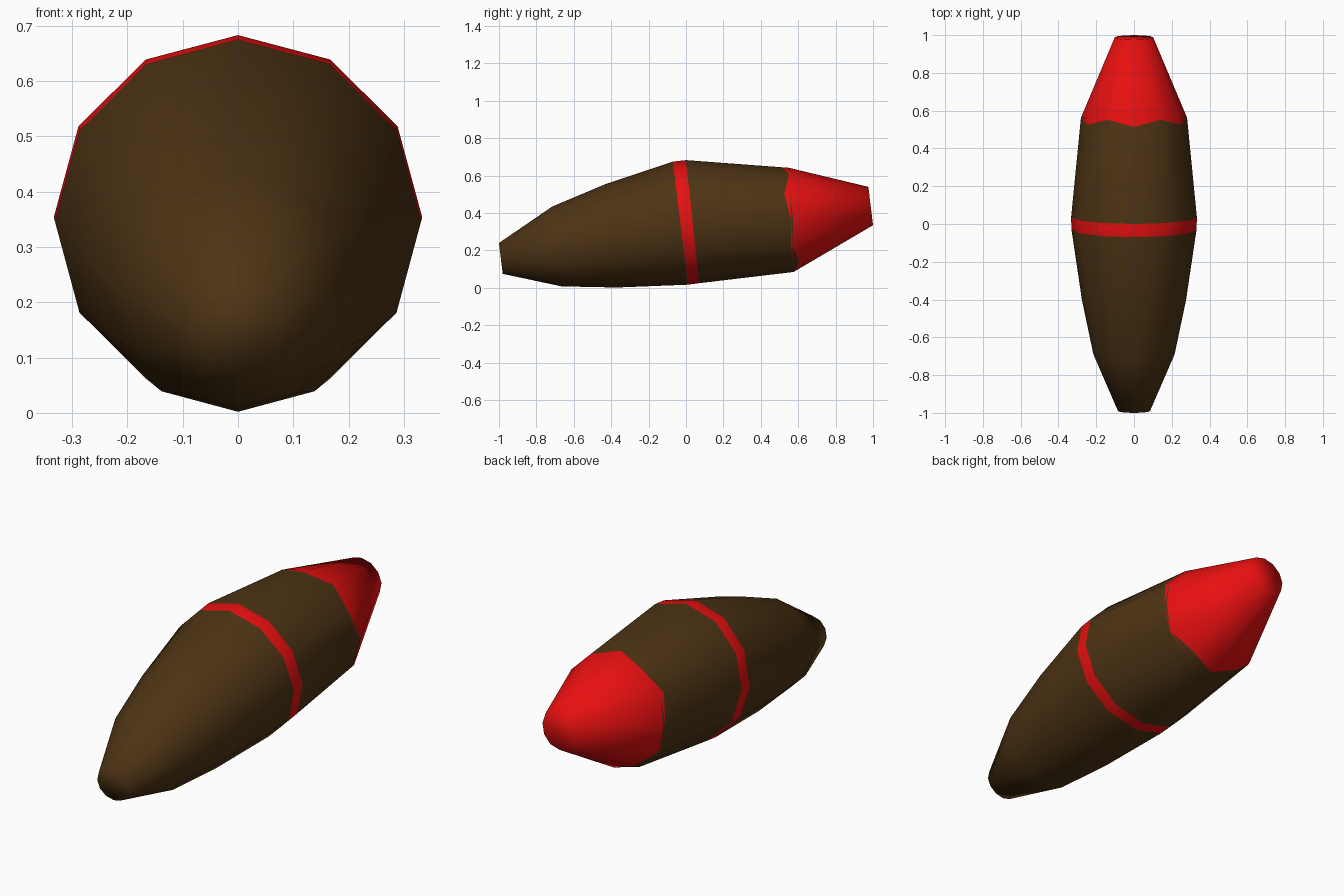
import bpy
import bmesh
import math
from mathutils import Vector

cube = bpy.data.objects.get("Cube")
if cube:
    bpy.data.objects.remove(cube, do_unlink=True)

SIDES = 12


def make_material(name, colour):
    mat = bpy.data.materials.new(name)
    mat.use_nodes = True
    mat.diffuse_color = (*colour, 1)
    shader = mat.node_tree.nodes["Principled BSDF"]
    shader.inputs["Base Color"].default_value = (*colour, 1)
    shader.inputs["Roughness"].default_value = 0.8
    return mat


def ring(top_y, top_z, bottom_y, bottom_z, half_width):
    """Tilted round section, starting at its top point."""
    top, bottom = Vector((0, top_y, top_z)), Vector((0, bottom_y, bottom_z))
    centre, up = (top + bottom) / 2, (top - bottom) / 2
    points = []
    for i in range(SIDES):
        a = math.tau * i / SIDES
        points.append(centre + up * math.cos(a) + Vector((half_width * math.sin(a), 0, 0)))
    return points


def slide(start, end, amounts):
    """Move each point of a ring towards another ring, the same on both sides."""
    return [p.lerp(q, amounts[min(i, SIDES - i)])
            for i, (p, q) in enumerate(zip(start, end))]


# Sections from nose to tail
nose = ring(-1.0, 0.24, -0.98, 0.075, 0.085)
shoulder = ring(-0.715, 0.435, -0.665, 0.008, 0.215)
chest = ring(-0.43, 0.555, -0.37, 0.002, 0.276)
band_front = ring(-0.07, 0.675, 0.01, 0.017, 0.331)
band_back = ring(0.0, 0.683, 0.07, 0.025, 0.333)
hip = ring(0.55, 0.642, 0.575, 0.085, 0.281)
tail = ring(0.975, 0.54, 1.0, 0.335, 0.102)

# Jagged colour border of the tail, zigzagging across the hip section
jag = [0.066, 0, 0.057, -0.025, 0.015, -0.07, 0]
jag_front = slide(hip, band_back, [max(j, 0) for j in jag])
jag_back = slide(hip, tail, [max(-j, 0) for j in jag])

# Each section with the material of the strip behind it
BROWN, RED = 0, 1
sections = [(nose, BROWN), (shoulder, BROWN), (chest, BROWN), (band_front, RED),
            (band_back, BROWN), (jag_front, RED), (hip, BROWN), (jag_back, RED),
            (tail, RED)]

# Loft the body and close both ends
bm = bmesh.new()
loops = [[bm.verts.new(p) for p in points] for points, _ in sections]
for k in range(len(loops) - 1):
    a, b = loops[k], loops[k + 1]
    for i in range(SIDES):
        j = (i + 1) % SIDES
        bm.faces.new((a[i], a[j], b[j], b[i])).material_index = sections[k][1]
bm.faces.new(loops[0]).material_index = BROWN
bm.faces.new(loops[-1]).material_index = RED
bmesh.ops.remove_doubles(bm, verts=bm.verts[:], dist=0.0005)
bmesh.ops.recalc_face_normals(bm, faces=bm.faces[:])
for face in bm.faces:
    face.smooth = True

mesh = bpy.data.meshes.new("tapered_body")
bm.to_mesh(mesh)
bm.free()
mesh.materials.append(make_material("dark brown", (0.075, 0.034, 0.007)))
mesh.materials.append(make_material("bright red", (0.8, 0.005, 0.005)))
body = bpy.data.objects.new("tapered_body", mesh)
bpy.context.collection.objects.link(body)
